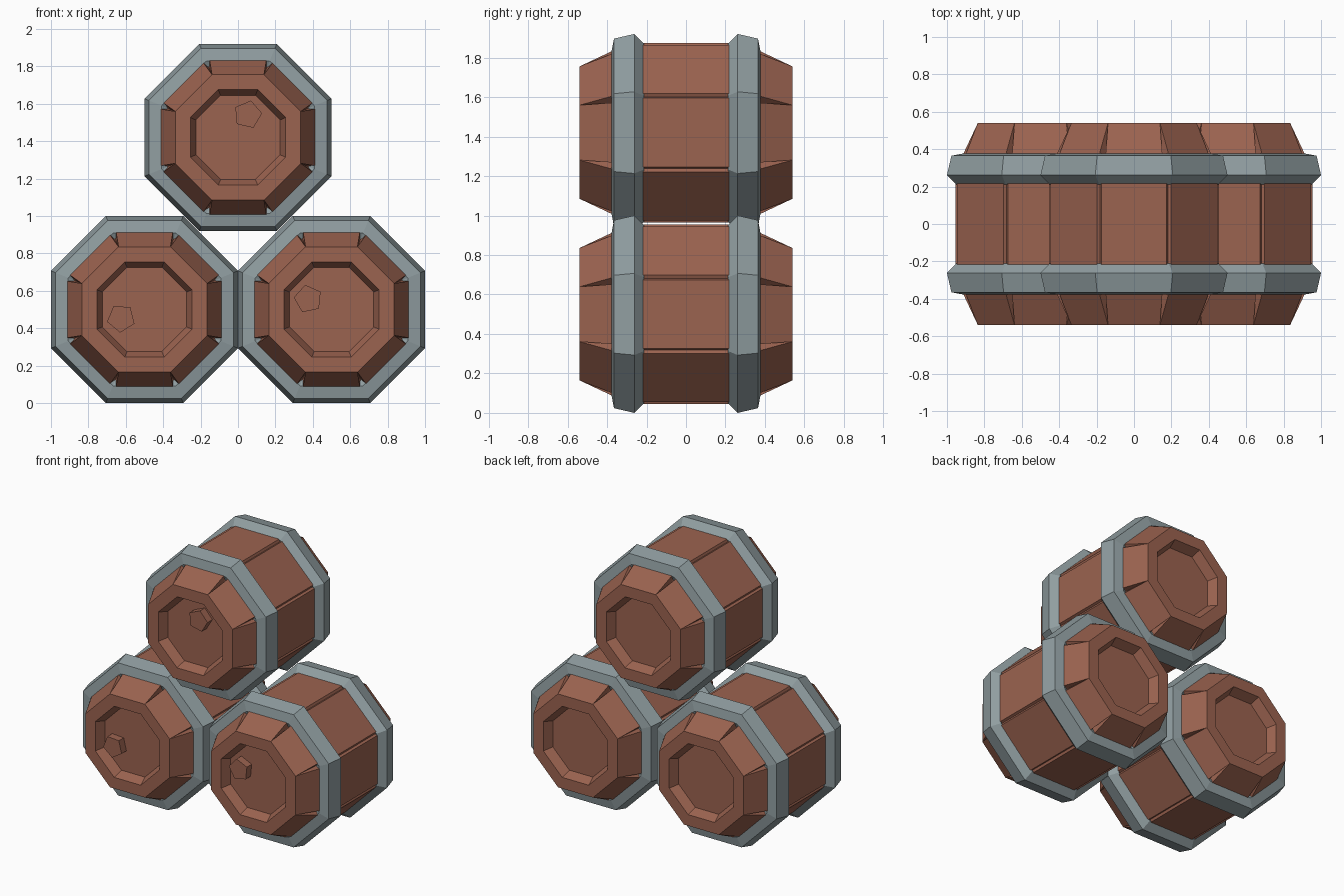
import bpy
import math
from mathutils import Vector

cube = bpy.data.objects.get("Cube")
if cube:
    bpy.data.objects.remove(cube, do_unlink=True)


def material(name, colour):
    m = bpy.data.materials.new(name)
    m.use_nodes = True
    m.diffuse_color = (*colour, 1)
    m.node_tree.nodes["Principled BSDF"].inputs["Base Color"].default_value = (*colour, 1)
    return m


wood = material("brown wood", (0.33, 0.125, 0.08))
iron = material("grey iron", (0.28, 0.34, 0.355))
TAN = math.tan(math.pi / 8)


def octagon(apothem, gap=0, depth=0):
    """Octagon outline; every corner is a V groove between two staves."""
    pts = []
    for k in range(8):
        a = k * math.pi / 4
        normal = Vector((math.cos(a), math.sin(a)))
        along = Vector((-normal.y, normal.x))
        half = apothem * TAN
        pts += [normal * apothem - along * (half - gap),
                normal * apothem + along * (half - gap)]
        corner = normal * apothem + along * half
        pts.append(corner * (1 - depth / corner.length))
    return pts


def plain_octagon(apothem):
    return octagon(apothem)[2::3]


def loft(name, sections, mat, centre, caps=True, closed=False):
    """Skin a list of (y, outline) sections running from front to back."""
    n = len(sections[0][1])
    verts = [(p.x, y, p.y) for y, outline in sections for p in outline]
    count = len(sections)
    faces = []
    for s in range(count if closed else count - 1):
        t = (s + 1) % count
        for i in range(n):
            j = (i + 1) % n
            faces.append((s * n + i, s * n + j, t * n + j, t * n + i))
    if caps:
        faces.append(tuple(reversed(range(n))))
        faces.append(tuple(range((count - 1) * n, count * n)))
    mesh = bpy.data.meshes.new(name)
    mesh.from_pydata(verts, [], faces)
    mesh.validate()
    mesh.materials.append(mat)
    obj = bpy.data.objects.new(name, mesh)
    bpy.context.collection.objects.link(obj)
    obj.location = (centre[0], 0, centre[1])
    # Merge the ungrooved corners and make the normals face outward
    bpy.context.view_layer.objects.active = obj
    obj.select_set(True)
    bpy.ops.object.mode_set(mode='EDIT')
    bpy.ops.mesh.select_all(action='SELECT')
    bpy.ops.mesh.remove_doubles(threshold=0.0005)
    bpy.ops.mesh.normals_make_consistent(inside=False)
    bpy.ops.object.mode_set(mode='OBJECT')
    obj.select_set(False)
    return obj


# Back half of the body: distance from the middle, apothem, groove width, groove depth
BODY = [(0.29, 0.455, 0.014, 0.018), (0.33, 0.434, 0.014, 0.018),
        (0.37, 0.415, 0.02, 0.055), (0.54, 0.335, 0, 0),
        (0.54, 0.255, 0, 0), (0.475, 0.225, 0, 0)]
# Hoop section: distance from the middle, apothem
HOOP = [(0.212, 0.45), (0.262, 0.5), (0.365, 0.476), (0.378, 0.408),
        (0.355, 0.36), (0.23, 0.42)]


def barrel(label, centre, bung_at, bung_turn):
    back = [(y, octagon(a, g, d)) for y, a, g, d in BODY]
    front = [(-y, outline) for y, outline in reversed(back)]
    loft(label + " barrel body", front + back, wood, centre)
    for side, word in ((-1, "front"), (1, "back")):
        sections = [(side * y, plain_octagon(a)) for y, a in HOOP]
        loft(f"{label} barrel {word} hoop", sections, iron, centre,
             caps=False, closed=True)
    # Five sided bung on the front lid
    ring = [Vector((math.cos(a), math.sin(a))) * 0.077
            for a in (math.radians(bung_turn + 72 * i) for i in range(5))]
    loft(label + " barrel bung", [(-0.53, ring), (-0.465, ring)], wood, bung_at)


barrel("right", (-0.5, 0.5), (-0.625, 0.453), 50)
barrel("left", (0.5, 0.5), (0.375, 0.556), 30)
barrel("top", (0, 1.42), (0.052, 1.542), 5)
